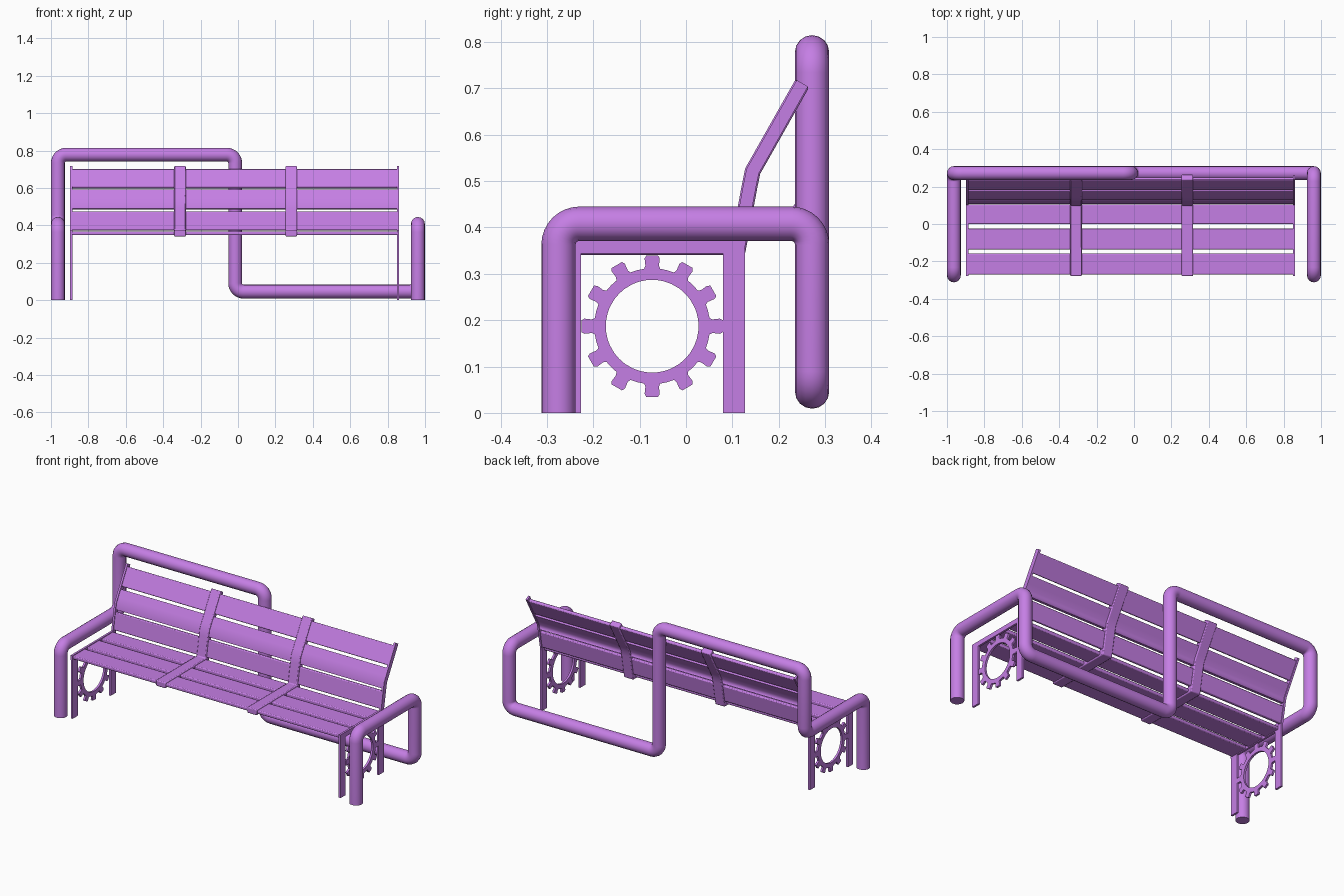
import bpy
import math
from mathutils import Vector

if "Cube" in bpy.data.objects:
    bpy.data.objects.remove(bpy.data.objects["Cube"])

mat = bpy.data.materials.new("purple_paint")
mat.diffuse_color = (0.56, 0.21, 0.78, 1)
mat.use_nodes = True
mat.node_tree.nodes["Principled BSDF"].inputs["Base Color"].default_value = mat.diffuse_color


def finish(ob, bevel=0.0):
    ob.data.materials.append(mat)
    bpy.ops.object.select_all(action='DESELECT')
    ob.select_set(True)
    bpy.context.view_layer.objects.active = ob
    if bevel:
        m = ob.modifiers.new("bevel", 'BEVEL')
        m.width, m.segments, m.limit_method = bevel, 2, 'ANGLE'
        m.angle_limit = math.radians(50)
    bpy.ops.object.shade_smooth_by_angle(angle=math.radians(40))


def strip(name, side_a, side_b, x0, x1, closed=False, bevel=0.0):
    """Plate between two matching (y, z) outlines, extruded from x0 to x1."""
    n = len(side_a)
    verts = [(x, p[0], p[1]) for x in (x0, x1) for s in (side_a, side_b) for p in s]
    faces = []
    for i in range(n if closed else n - 1):
        j = (i + 1) % n
        faces += [(i, j, n + j, n + i), (2*n + i, 3*n + i, 3*n + j, 2*n + j),
                  (i, 2*n + i, 2*n + j, j), (n + i, n + j, 3*n + j, 3*n + i)]
    if not closed:
        faces += [(0, n, 3*n, 2*n), (n - 1, 3*n - 1, 4*n - 1, 2*n - 1)]
    me = bpy.data.meshes.new(name)
    me.from_pydata(verts, [], faces)
    ob = bpy.data.objects.new(name, me)
    bpy.context.collection.objects.link(ob)
    bpy.ops.object.select_all(action='DESELECT')
    ob.select_set(True)
    bpy.context.view_layer.objects.active = ob
    bpy.ops.object.mode_set(mode='EDIT')
    bpy.ops.mesh.select_all(action='SELECT')
    bpy.ops.mesh.normals_make_consistent(inside=False)
    bpy.ops.object.mode_set(mode='OBJECT')
    finish(ob, bevel)
    return ob


def band(name, path, thick, x0, x1, bevel=0.0):
    """Band of constant thickness following a (y, z) path."""
    a, b = [], []
    for i, p in enumerate(path):
        d0 = (p - path[i - 1]).normalized() if i else (path[1] - p).normalized()
        d1 = (path[i + 1] - p).normalized() if i < len(path) - 1 else d0
        t = (d0 + d1).normalized()
        nrm = Vector((-t.y, t.x)) * (thick / 2 / t.dot(d0))
        a.append(p + nrm)
        b.append(p - nrm)
    return strip(name, a, b, x0, x1, bevel=bevel)


def section(path, s0, s1):
    """Part of a path between two arc lengths."""
    out, s = [], 0
    for p, q in zip(path, path[1:]):
        length = (q - p).length
        if s <= s0 < s + length:
            out.append(p.lerp(q, (s0 - s) / length))
        elif s0 < s < s1:
            out.append(p)
        if s < s1 <= s + length:
            out.append(p.lerp(q, (s1 - s) / length))
        s += length
    return out


# side profile shared by seat, backrest, straps and end frames
profile = [Vector(p) for p in ((-0.278, 0.358), (0.113, 0.358), (0.137, 0.488),
                               (0.144, 0.522), (0.160, 0.550), (0.251, 0.711))]
XL, XR = -0.891, 0.855

# slats
for i, (s0, s1) in enumerate(((0.008, 0.120), (0.142, 0.253), (0.278, 0.382))):
    band(f"seat_slat_{i+1}", section(profile, s0, s1), 0.02, XL, XR, 0.005)
for i, (s0, s1) in enumerate(((0.408, 0.508), (0.523, 0.634), (0.649, 0.760))):
    band(f"back_slat_{i+1}", section(profile, s0, s1), 0.02, XL, XR, 0.005)

# wide straps over the slats
for i, x in enumerate((-0.31, 0.285)):
    band(f"strap_{i+1}", profile, 0.034, x - 0.031, x + 0.031, 0.005)

# gear ring outline: one tooth repeated twelve times
tooth = ((-8, .125), (-6, .133), (-6.4, .147), (-4.8, .153), (4.8, .153),
         (6.4, .147), (6, .133), (8, .125), (15, .125))
polar = [(math.radians(k * 30 + a), r) for k in range(12) for a, r in tooth]
gear_out = [(-0.073 + r * math.cos(a), 0.187 + r * math.sin(a)) for a, r in polar]
gear_in = [(-0.073 + 0.1 * math.cos(a), 0.187 + 0.1 * math.sin(a)) for a, r in polar]

# end frames: bent rail, two flat legs and the gear
for side, x in (("left", XL), ("right", XR)):
    x0, x1 = x - 0.006, x + 0.006
    band(f"{side}_end_rail", profile, 0.028, x0, x1)
    for leg, y0, y1 in (("front", -0.275, -0.227), ("back", 0.080, 0.127)):
        strip(f"{side}_{leg}_leg", [(y0, 0), (y0, 0.355)], [(y1, 0), (y1, 0.355)], x0, x1)
    strip(f"{side}_gear", gear_out, gear_in, x0, x1, closed=True)

# continuous bent tube: left arm, upper loop, lower loop, right arm
corners = [Vector(p) for p in (
    (-0.963, -0.275, 0), (-0.963, -0.275, 0.408), (-0.963, 0.272, 0.408),
    (-0.963, 0.272, 0.778), (-0.015, 0.272, 0.778), (-0.015, 0.272, 0.046),
    (0.962, 0.272, 0.046), (0.962, 0.272, 0.408), (0.962, -0.275, 0.408),
    (0.962, -0.275, 0))]
R = 0.045
path = [corners[0]]
for a, c, b in zip(corners, corners[1:], corners[2:]):
    u, v = (a - c).normalized(), (b - c).normalized()
    for k in range(9):
        t = k / 8 * math.pi / 2
        path.append(c + u * R * (1 - math.sin(t)) + v * R * (1 - math.cos(t)))
path.append(corners[-1])
cu = bpy.data.curves.new("tube_frame", 'CURVE')
cu.dimensions = '3D'
cu.bevel_depth, cu.bevel_resolution, cu.use_fill_caps = 0.037, 6, True
sp = cu.splines.new('POLY')
sp.points.add(len(path) - 1)
for pt, co in zip(sp.points, path):
    pt.co = (*co, 1)
tube = bpy.data.objects.new("tube_frame", cu)
bpy.context.collection.objects.link(tube)
bpy.ops.object.select_all(action='DESELECT')
tube.select_set(True)
bpy.context.view_layer.objects.active = tube
bpy.ops.object.convert(target='MESH')
finish(bpy.context.view_layer.objects.active)
